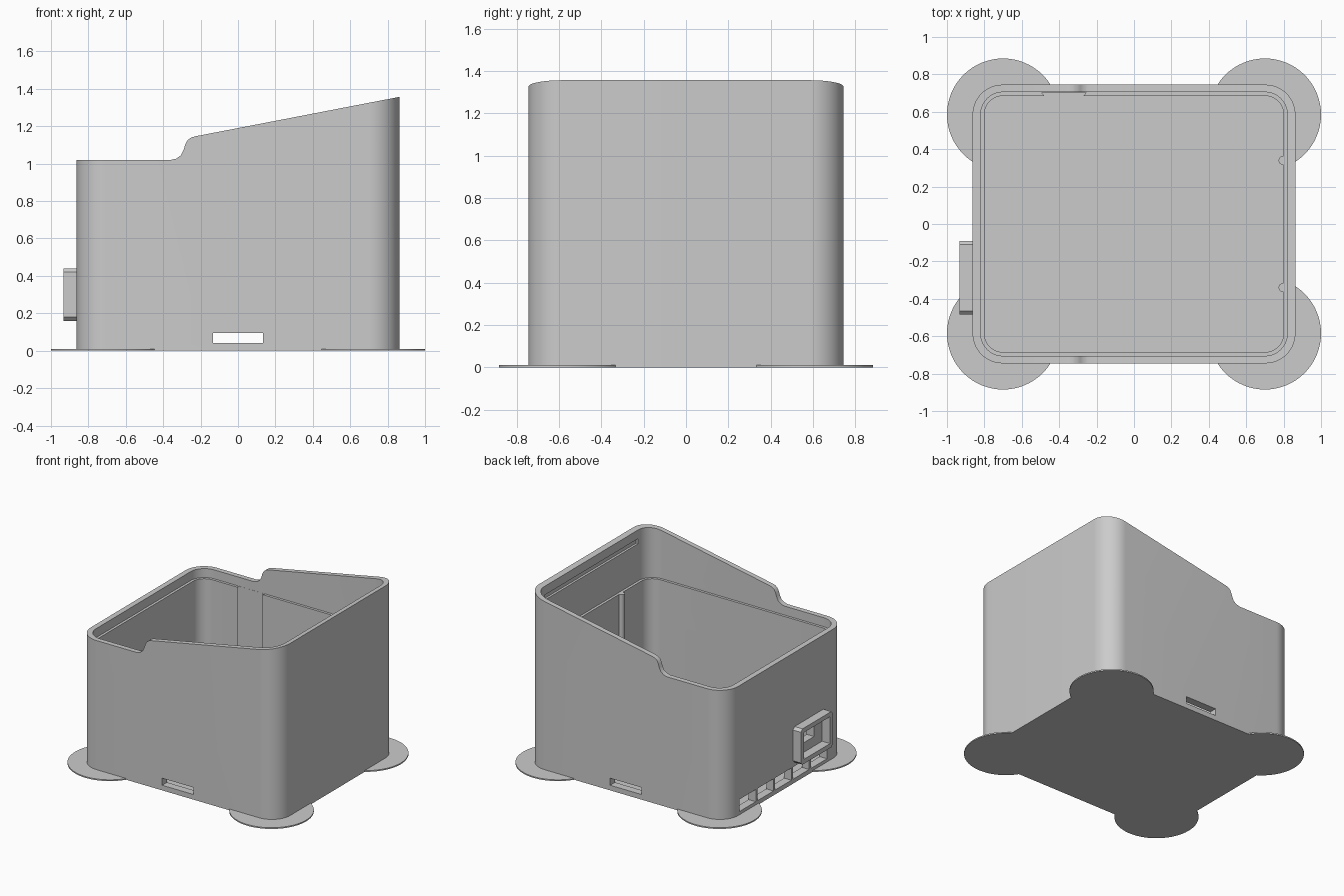
import bpy, bmesh, math

if "Cube" in bpy.data.objects:
    bpy.data.objects.remove(bpy.data.objects["Cube"])

grey = bpy.data.materials.new("light_grey")
grey.use_nodes = True
grey.diffuse_color = (0.6, 0.6, 0.6, 1)
bsdf = next(n for n in grey.node_tree.nodes if n.type == "BSDF_PRINCIPLED")
bsdf.inputs["Base Color"].default_value = (0.6, 0.6, 0.6, 1)


def prism(name, outline, lo, hi, axis="z"):
    """Extrude a 2D outline from lo to hi along an axis."""
    place = {"z": lambda a, b, h: (a, b, h),
             "y": lambda a, b, h: (a, h, b),
             "x": lambda a, b, h: (h, a, b)}[axis]
    bm = bmesh.new()
    base = bm.faces.new([bm.verts.new(place(a, b, lo)) for a, b in outline])
    moved = bmesh.ops.extrude_face_region(bm, geom=[base])["geom"]
    bmesh.ops.translate(bm, vec=place(0, 0, hi - lo),
                        verts=[v for v in moved if isinstance(v, bmesh.types.BMVert)])
    bmesh.ops.recalc_face_normals(bm, faces=bm.faces)
    mesh = bpy.data.meshes.new(name)
    bm.to_mesh(mesh)
    bm.free()
    mesh.materials.append(grey)
    obj = bpy.data.objects.new(name, mesh)
    bpy.context.collection.objects.link(obj)
    return obj


def rounded_rect(hx, hy, r, steps=14):
    """Centred rectangle outline with round corners."""
    points = []
    for i, (sx, sy) in enumerate([(1, 1), (-1, 1), (-1, -1), (1, -1)]):
        for k in range(steps + 1):
            t = math.pi / 2 * (i + k / steps)
            points.append((sx * (hx - r) + r * math.cos(t), sy * (hy - r) + r * math.sin(t)))
    return points


def rect(a0, a1, b0, b1):
    return [(a0, b0), (a1, b0), (a1, b1), (a0, b1)]


def octagon(a0, a1, b0, b1, c):
    return [(a0 + c, b0), (a1 - c, b0), (a1, b0 + c), (a1, b1 - c),
            (a1 - c, b1), (a0 + c, b1), (a0, b1 - c), (a0, b0 + c)]


def circle(x, y, r, n):
    return [(x + r * math.cos(2 * math.pi * k / n), y + r * math.sin(2 * math.pi * k / n))
            for k in range(n)]


def select(obj):
    bpy.ops.object.select_all(action="DESELECT")
    obj.select_set(True)
    bpy.context.view_layer.objects.active = obj


def cut(obj, cutter):
    cutter.hide_render = True
    mod = obj.modifiers.new("cut", "BOOLEAN")
    mod.operation, mod.solver, mod.object = "DIFFERENCE", "EXACT", cutter
    select(obj)
    bpy.ops.object.modifier_apply(modifier=mod.name)
    bpy.data.objects.remove(cutter)


def smooth(obj):
    select(obj)
    bpy.ops.object.shade_smooth_by_angle(angle=math.radians(30))


FLOOR, LEDGE = 0.03, 0.95

# Box body: outer shell, stepped sloping rim, cavity and lid ledge
body = prism("box_body", rounded_rect(0.863, 0.745, 0.16), 0, 1.5)
rim = [(-1, 1.02), (-0.36, 1.02), (-0.33, 1.027), (-0.305, 1.045), (-0.29, 1.075),
       (-0.283, 1.1), (-0.27, 1.125), (-0.25, 1.14), (-0.225, 1.147),
       (0.863, 1.357), (1, 1.384), (1, 1.7), (-1, 1.7)]
cut(body, prism("rim_cutter", rim, -1, 1, "y"))
cut(body, prism("cavity_cutter", rounded_rect(0.80, 0.685, 0.10), FLOOR, 1.6))
cut(body, prism("ledge_cutter", rounded_rect(0.82, 0.705, 0.12), LEDGE, 1.6))

# Shallow channel in the back wall and lid groove in the tall wall
channel = [(-0.48, 0.6), (-0.27, 0.6), (-0.27, 0.685), (-0.255, 0.704),
           (-0.495, 0.704), (-0.48, 0.685)]
cut(body, prism("channel_cutter", channel, FLOOR + 0.001, LEDGE + 0.01))
cut(body, prism("groove_cutter", rect(-0.58, 0.58, 1.24, 1.28), 0.75, 0.838, "x"))

# Slots in the front and back walls
cut(body, prism("slot_cutter", rect(-0.135, 0.135, 0.04, 0.095), -1, 1, "y"))

# Row of vents and a small port in the low side wall
for i in range(5):
    y = 0.03 + (i - 2) * 0.22
    cut(body, prism("vent_cutter", rect(y - 0.1, y + 0.1, 0.035, 0.13), -1, -0.7, "x"))
cut(body, prism("port_cutter", rect(-0.35, -0.2, 0.27, 0.36), -1, -0.7, "x"))
smooth(body)

# Raised frame around the port
frame = prism("port_frame", octagon(-0.485, -0.09, 0.16, 0.44, 0.02), -0.932, -0.862, "x")
cut(frame, prism("frame_cutter", rect(-0.45, -0.125, 0.195, 0.405), -1, -0.8, "x"))

# Round ribs inside the tall wall
for side, y in (("front", -0.34), ("back", 0.34)):
    smooth(prism(side + "_rib", circle(0.797, y, 0.024, 20), FLOOR - 0.01, LEDGE))

# Thin round pads under the corners
for sx, xname in ((-1, "right"), (1, "left")):
    for sy, yname in ((-1, "front"), (1, "back")):
        pad = prism(f"{yname}_{xname}_pad", circle(sx * 0.70, sy * 0.585, 0.30, 64), 0, 0.01)
        smooth(pad)
